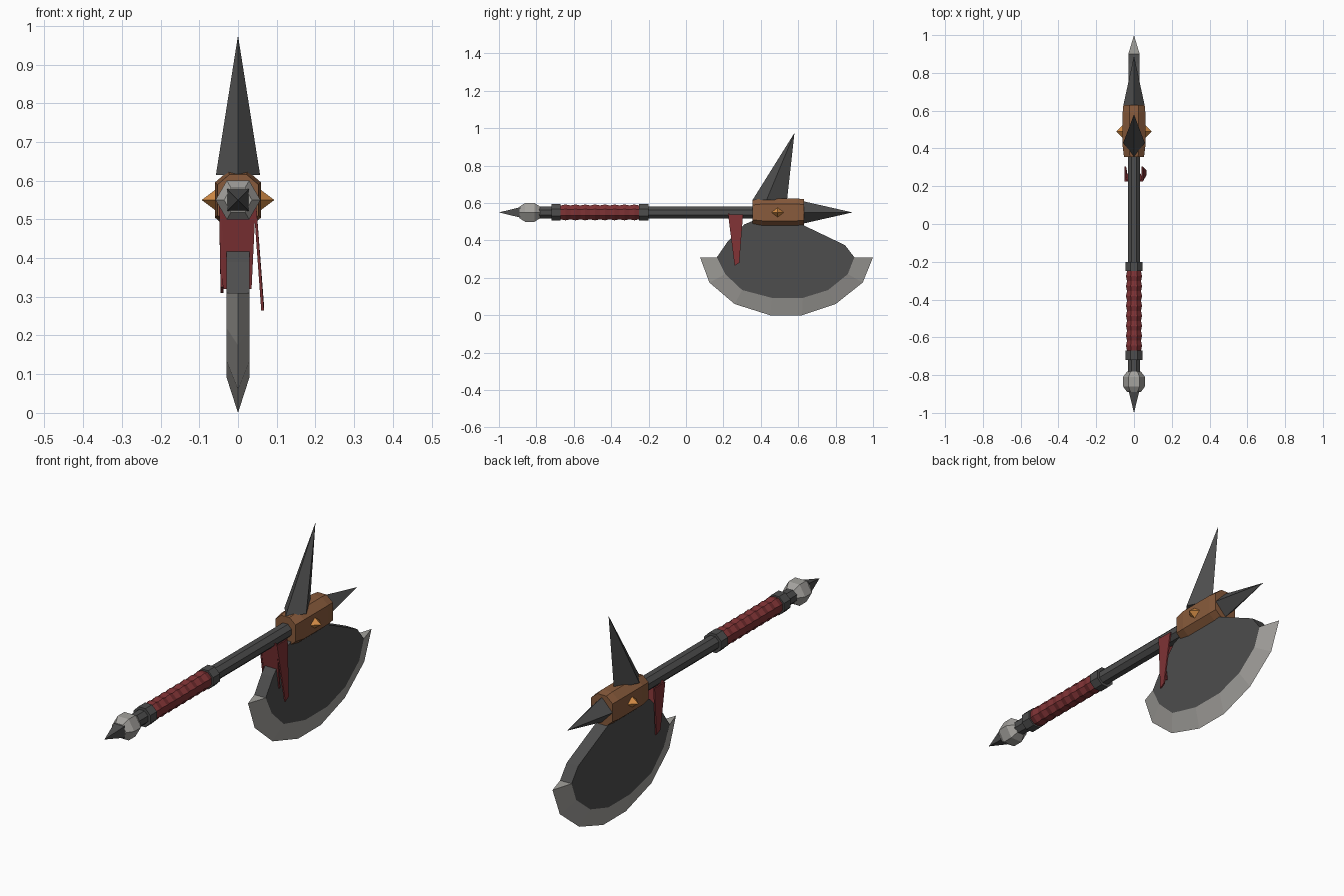
import bpy, bmesh, math
from mathutils import Vector

old = bpy.data.objects.get("Cube")
if old:
    bpy.data.objects.remove(old)

AXIS = 0.55  # height of the shaft's centre line


def material(name, rgb):
    m = bpy.data.materials.new(name)
    m.use_nodes = True
    m.diffuse_color = (*rgb, 1)
    bsdf = m.node_tree.nodes["Principled BSDF"]
    bsdf.inputs["Base Color"].default_value = (*rgb, 1)
    bsdf.inputs["Roughness"].default_value = 0.8
    return m


IRON = material("dark iron", (0.075, 0.075, 0.075))
STEEL = material("pale steel", (0.37, 0.36, 0.34))
WOOD = material("brown wood", (0.25, 0.105, 0.045))
RED = material("red cloth", (0.21, 0.032, 0.035))
GOLD = material("gold", (0.65, 0.26, 0.06))


def finish(name, bm, mat):
    bmesh.ops.recalc_face_normals(bm, faces=bm.faces)
    mesh = bpy.data.meshes.new(name)
    bm.to_mesh(mesh)
    bm.free()
    mesh.materials.append(mat)
    obj = bpy.data.objects.new(name, mesh)
    bpy.context.collection.objects.link(obj)
    return obj


def loft(name, rings, mat):
    """Bridge closed rings of points and cap both ends."""
    bm = bmesh.new()
    loops = [[bm.verts.new(p) for p in ring] for ring in rings]
    n = len(loops[0])
    for a, b in zip(loops, loops[1:]):
        for i in range(n):
            j = (i + 1) % n
            bm.faces.new((a[i], a[j], b[j], b[i]))
    bm.faces.new(loops[0])
    bm.faces.new(loops[-1])
    return finish(name, bm, mat)


def lathe(name, profile, sides, mat, turn=0.0):
    """Turn (y, radius) points around the shaft."""
    angles = [math.tau * (i + turn) / sides for i in range(sides)]
    return loft(name, [[(r * math.cos(a), y, AXIS + r * math.sin(a)) for a in angles]
                       for y, r in profile], mat)


def spike(name, base, tip, mat):
    bm = bmesh.new()
    ring = [bm.verts.new(p) for p in base]
    top = bm.verts.new(tip)
    bm.faces.new(ring)
    for i, v in enumerate(ring):
        bm.faces.new((v, ring[(i + 1) % len(ring)], top))
    return finish(name, bm, mat)


def panel(name, corners, offset, mat):
    """Thin cloth quad given thickness along an offset."""
    back = [Vector(c) + Vector(offset) for c in corners]
    return loft(name, [corners, back], mat)


# Shaft, collars and wrapped grip
lathe("shaft", [(-0.79, 0.035), (0.38, 0.035)], 8, IRON, 0.5)
for name, y in (("rear_collar", -0.695), ("front_collar", -0.225)):
    lathe(name, [(y - 0.025, 0.048), (y + 0.025, 0.048)], 8, IRON, 0.5)
wraps = 8
step = 0.42 / wraps
grip = []
for i in range(wraps):
    y = -0.67 + i * step
    grip += [(y, 0.04), (y + step / 2, 0.046)]
lathe("grip", grip + [(-0.25, 0.04)], 8, RED, 0.5)

# Pommel with its small square spike
lathe("pommel", [(-0.89, 0.036), (-0.86, 0.058), (-0.81, 0.058), (-0.78, 0.036)], 6, STEEL)
s = 0.028
spike("pommel_spike", [(x, -0.885, AXIS + z) for x, z in ((s, s), (-s, s), (-s, -s), (s, -s))],
      (0, -1.0, AXIS), IRON)

# Head block, chamfered and slightly tapered at the ends
corner = [(0.06, 0.045), (0.025, 0.075)]
section = corner + [(-x, z) for x, z in reversed(corner)]
section += [(-x, -z) for x, z in section]
loft("head_block", [[(x * k, y, AXIS + z * k) for x, z in section]
                    for y, k in ((0.355, 0.88), (0.41, 1), (0.59, 1), (0.63, 0.94))], WOOD)

# Studs on both sides of the block
for name, side in (("left_stud", 1), ("right_stud", -1)):
    x = side * 0.058
    spike(name, [(x, 0.455, AXIS), (x, 0.49, AXIS + 0.027), (x, 0.525, AXIS),
                 (x, 0.49, AXIS - 0.027)], (side * 0.094, 0.49, AXIS), GOLD)

# Large spikes on top of and behind the head
spike("top_spike", [(0, 0.355, 0.615), (0.057, 0.43, 0.615), (0, 0.54, 0.615),
                    (-0.057, 0.43, 0.615)], (0, 0.58, 0.975), IRON)
spike("end_spike", [(0.057, 0.625, AXIS), (0, 0.625, AXIS + 0.06), (-0.057, 0.625, AXIS),
                    (0, 0.625, AXIS - 0.06)], (0, 0.89, AXIS), IRON)

# Blade plate and its bevelled cutting rim
inner = [(0.165, 0.31), (0.21, 0.22), (0.30, 0.135), (0.46, 0.093),
         (0.625, 0.093), (0.76, 0.135), (0.865, 0.22), (0.90, 0.31)]
outer = [(0.075, 0.31), (0.125, 0.175), (0.26, 0.06), (0.45, 0),
         (0.62, 0), (0.80, 0.06), (0.945, 0.175), (1.0, 0.31)]
shoulder = [(0.85, 0.375), (0.62, 0.485), (0.60, 0.51), (0.37, 0.51), (0.31, 0.485), (0.22, 0.39)]
half = 0.03
loft("blade", [[(x, y, z) for y, z in inner + shoulder] for x in (-half, half)], IRON)
loft("cutting_rim", [[(half, *a), (0, *b), (-half, *a)] for a, b in zip(inner, outer)], STEEL)

# Cloth hanging from the shaft
panel("cloth_front", [(-0.046, 0.225, 0.545), (0.046, 0.225, 0.545),
                      (0.035, 0.26, 0.32), (-0.044, 0.26, 0.32)], (0, 0.008, 0), RED)
panel("cloth_left", [(0.040, 0.225, 0.54), (0.040, 0.305, 0.54),
                     (0.060, 0.285, 0.28), (0.060, 0.26, 0.265)], (0.007, 0, 0), RED)
panel("cloth_right", [(-0.042, 0.225, 0.54), (-0.042, 0.305, 0.54),
                      (-0.038, 0.285, 0.31), (-0.038, 0.255, 0.325)], (-0.007, 0, 0), RED)
